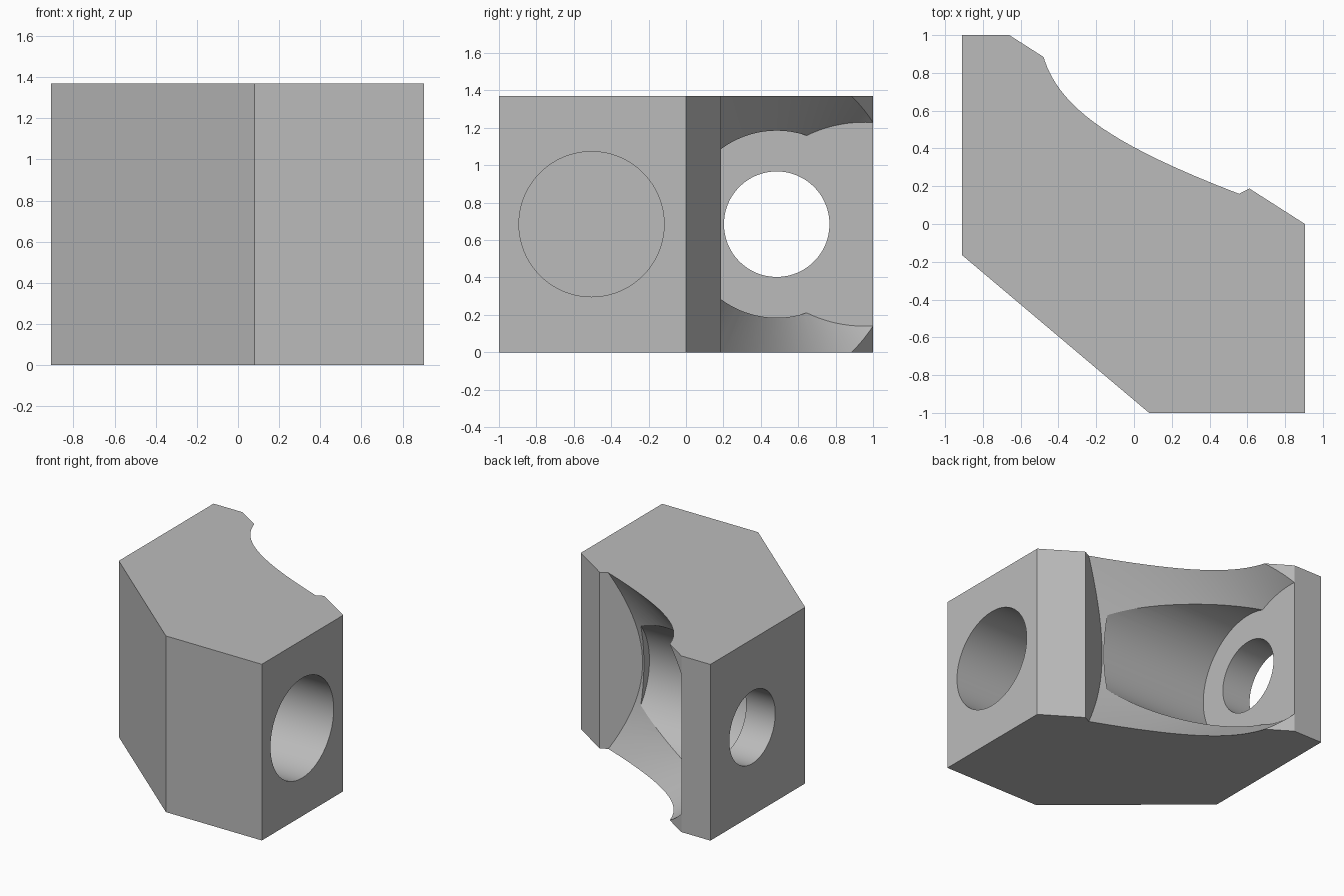
import bpy, bmesh, math
from mathutils import Matrix, Vector

cube = bpy.data.objects.get("Cube")
if cube:
    bpy.data.objects.remove(cube)

HEIGHT = 1.37
MID = HEIGHT / 2

grey = bpy.data.materials.new("plain_grey")
grey.use_nodes = True
grey.diffuse_color = (0.5, 0.5, 0.5, 1)
grey.node_tree.nodes["Principled BSDF"].inputs["Base Color"].default_value = (0.5, 0.5, 0.5, 1)


def to_object(name, bm):
    bmesh.ops.recalc_face_normals(bm, faces=bm.faces)
    mesh = bpy.data.meshes.new(name)
    bm.to_mesh(mesh)
    bm.free()
    mesh.materials.append(grey)
    obj = bpy.data.objects.new(name, mesh)
    bpy.context.collection.objects.link(obj)
    return obj


def cone_mesh(apex_end, r1, r2, length, angle=0.0):
    """Round solid running from a point in a horizontal direction."""
    bm = bmesh.new()
    bmesh.ops.create_cone(bm, cap_ends=True, segments=128, radius1=r1, radius2=r2, depth=length)
    place = (Matrix.Translation(apex_end) @ Matrix.Rotation(angle, 4, 'Z')
             @ Matrix.Rotation(math.pi / 2, 4, 'Y') @ Matrix.Translation((0, 0, length / 2)))
    bmesh.ops.transform(bm, matrix=place, verts=bm.verts)
    return bm


def trim(bm, point, normal):
    """Keep the side the normal points to and cap the cut."""
    cut = bmesh.ops.bisect_plane(bm, geom=bm.verts[:] + bm.edges[:] + bm.faces[:],
                                 plane_co=point, plane_no=normal, clear_inner=True)
    edges = [e for e in cut["geom_cut"] if isinstance(e, bmesh.types.BMEdge)]
    bmesh.ops.contextual_create(bm, geom=edges)


def carve(body, cutter):
    cutter.hide_render = True
    mod = body.modifiers.new(cutter.name, 'BOOLEAN')
    mod.operation = 'DIFFERENCE'
    mod.solver = 'EXACT'
    mod.object = cutter
    bpy.context.view_layer.objects.active = body
    bpy.ops.object.modifier_apply(modifier=mod.name)
    bpy.data.objects.remove(cutter)


# Six-sided block
outline = [(-0.91, 1), (-0.91, -0.165), (0.08, -1), (0.905, -1), (0.905, 0), (-0.66, 1)]
bm = bmesh.new()
base = bm.faces.new([bm.verts.new((x, y, 0)) for x, y in outline])
top = bmesh.ops.extrude_face_region(bm, geom=[base])["geom"]
bmesh.ops.translate(bm, vec=(0, 0, HEIGHT),
                    verts=[v for v in top if isinstance(v, bmesh.types.BMVert)])
block = to_object("bracket_block", bm)

# Flared clearance, trimmed by the seat and by a slanted end wall
SEAT = -0.66
half = math.radians(38.2)
flare = cone_mesh((-1.265, 0.5, MID), 0, 3.2 * math.tan(half), 3.2, math.radians(22.5))
trim(flare, Vector((SEAT, 0, 0)), Vector((1, 0, 0)))
trim(flare, Vector((0.61, 0.187, 0)), Vector((-0.454, 0.891, 0)))
carve(block, to_object("flare_cutter", flare))

# Round pocket in front of the seat
carve(block, to_object("pocket_cutter", cone_mesh((SEAT, 0.485, MID), 0.5, 0.5, 0.985)))

# Bolt hole through the seat
carve(block, to_object("bolt_hole_cutter", cone_mesh((-1.2, 0.485, MID), 0.282, 0.282, 0.9)))

# Blind bore in the left side
carve(block, to_object("bore_cutter", cone_mesh((0.105, -0.505, MID), 0.388, 0.388, 1.0)))

bpy.ops.object.select_all(action='DESELECT')
block.select_set(True)
bpy.context.view_layer.objects.active = block
bpy.ops.object.shade_smooth_by_angle(angle=math.radians(20))
